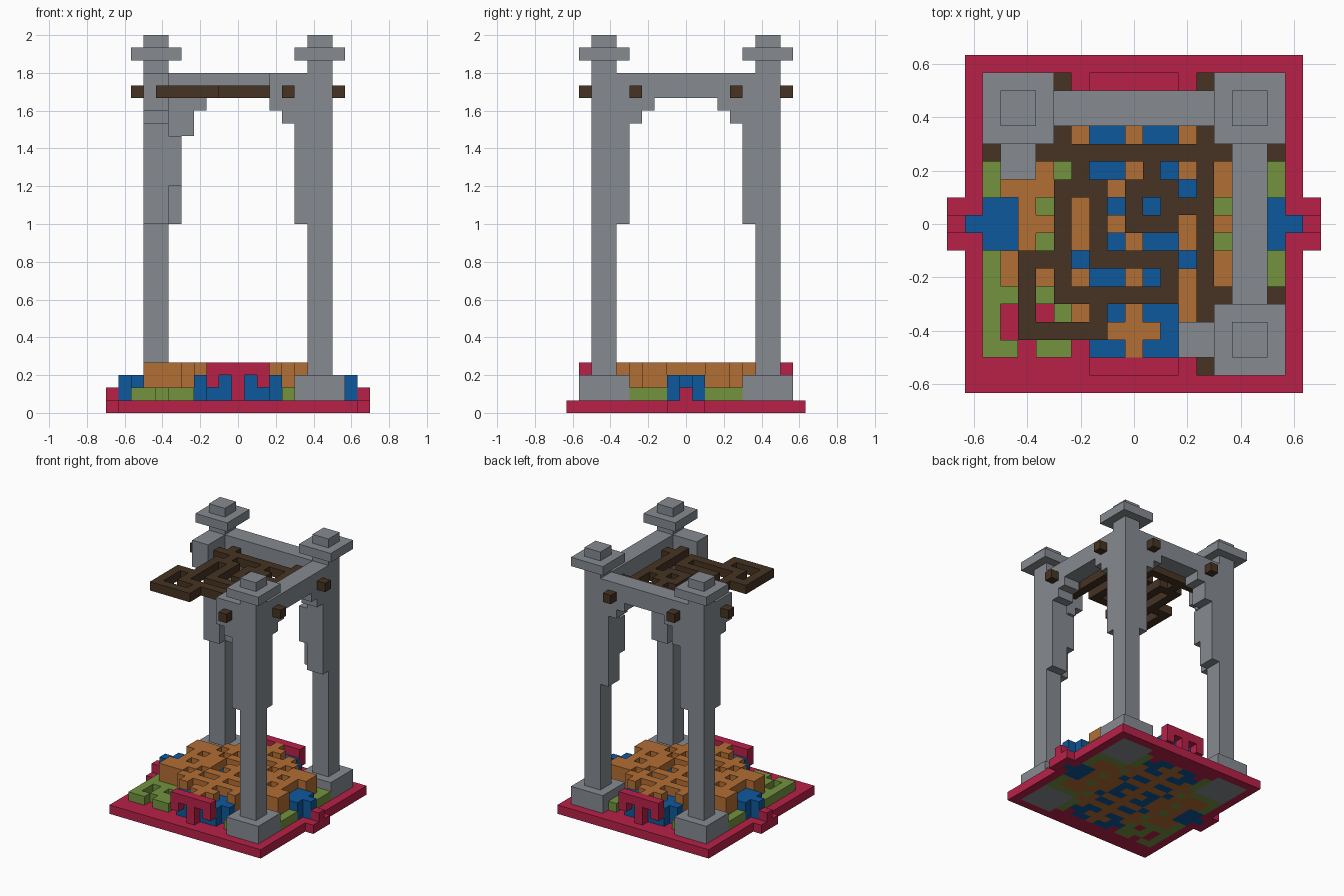
import bpy, bmesh, math
from mathutils import Vector

cube = bpy.data.objects.get("Cube")
if cube:
    bpy.data.objects.remove(cube, do_unlink=True)

U = 2 / 30          # one block of the building grid


def make_material(name, rgb):
    lin = [(c / 255 / 12.92) if c < 11 else ((c / 255 + 0.055) / 1.055) ** 2.4 for c in rgb]
    mat = bpy.data.materials.new(name)
    mat.use_nodes = True
    mat.diffuse_color = (*lin, 1)
    bsdf = mat.node_tree.nodes["Principled BSDF"]
    bsdf.inputs["Base Color"].default_value = (*lin, 1)
    bsdf.inputs["Roughness"].default_value = 0.8
    return mat


MATS = {
    "stone": make_material("stone grey", (134, 139, 145)),
    "wood": make_material("dark wood", (70, 51, 35)),
    "red": make_material("crimson", (184, 33, 72)),
    "blue": make_material("blue", (13, 88, 156)),
    "green": make_material("leaf green", (115, 147, 63)),
    "orange": make_material("orange", (178, 110, 52)),
}

blocks = {}         # grid cell -> part name
part_mat = {}       # part name -> material key


def box(part, mat, xs, ys, zs):
    """Fill the cells of an inclusive range that are still free."""
    part_mat[part] = mat
    for x in range(min(xs), max(xs) + 1):
        for y in range(min(ys), max(ys) + 1):
            for z in range(zs[0], zs[1] + 1):
                blocks.setdefault((x, y, z), part)


# Three pillars with a foot, a cap and an inner corner brace
for name, sx, sy in (("back_right", -1, 1), ("back_left", 1, 1), ("front_left", 1, -1)):
    pillar = name + "_pillar"
    box(pillar, "stone", (6 * sx, 7 * sx), (6 * sy, 7 * sy), (0, 29))
    box(pillar, "stone", (5 * sx, 8 * sx), (5 * sy, 8 * sy), (28, 28))
    box(pillar, "stone", (5 * sx, 8 * sx), (5 * sy, 8 * sy), (0, 2))
    box(pillar, "stone", (5 * sx, 5 * sx), (5 * sy, 5 * sy), (18, 21))
    # Stepped brackets on both inner sides, carrying a beam stub
    for step, bottom in ((5, 15), (4, 23), (3, 24)):
        box(name + "_brackets", "stone", (step * sx, step * sx), (6 * sy, 7 * sy), (bottom, 26))
        box(name + "_brackets", "stone", (6 * sx, 7 * sx), (step * sy, step * sy), (bottom, 26))
box("back_right_brackets", "stone", (-4, -4), (6, 7), (22, 22))

# The two unbroken top beams
box("back_beam", "stone", (-5, 5), (6, 7), (25, 26))
box("left_beam", "stone", (6, 7), (-5, 5), (25, 26))

# Broken wooden roof lattice: x0, x1, y0, y1 of each bar
LATTICE = (
    (-8, 8, 4, 4), (4, 4, -8, 8), (-4, -4, 4, 8), (4, 8, -4, -4),
    (-3, -3, 3, 3), (-4, -2, 2, 2), (-4, -4, -4, 2), (-2, -2, -2, 2),
    (-2, 2, -2, -2), (2, 2, -4, -2), (-4, 2, -4, -4), (-2, -2, -6, -4),
    (-6, -2, -6, -6), (-6, -6, -6, -2), (-6, -4, -2, -2), (1, 1, 3, 3),
    (0, 2, 2, 2), (0, 0, 0, 2), (0, 2, 0, 0), (2, 2, 0, 2), (2, 4, 1, 1),
)
for x0, x1, y0, y1 in LATTICE:
    box("roof_lattice", "wood", (x0, x1), (y0, y1), (25, 25))

# Mosaic floor: one quadrant from the middle outwards, mirrored both ways
QUADRANT = ("OOBOOOOBBB", "OBBOOGOBB", "OOOBOOOOG", "OBBOGOOOG",
            "OOOOOGGGG", "OBBOGRGRG", "OOBBGGGRG", "OBBRGGRGG")
KINDS = {"O": ("orange_maze", "orange", 3), "B": ("blue_blocks", "blue", 2),
         "G": ("green_border", "green", 1), "R": ("base_plate", "red", 0)}
for y, row in enumerate(QUADRANT):
    for x, key in enumerate(row):
        part, mat, top = KINDS[key]
        for sx in (-1, 1):
            for sy in (-1, 1):
                box(part, mat, (x * sx, x * sx), (y * sy, y * sy), (0, top))

# Base plate, side tabs, and front and back railings
box("base_plate", "red", (-9, 9), (-9, 9), (0, 0))
for s in (-1, 1):
    box("side_tabs", "red", (10 * s, 10 * s), (-1, 1), (0, 0))
    box("side_tabs", "red", (10 * s, 10 * s), (0, 0), (1, 1))
    box("railings", "red", (-2, 2), (8 * s, 8 * s), (3, 3))
    box("railings", "red", (0, 0), (8 * s, 8 * s), (1, 2))
    for x in (-2, 2):
        box("railings", "red", (x, x), (8 * s, 8 * s), (2, 2))

# Skin each part: only faces not touching another block are made
SIDES = [Vector(d) for d in ((1, 0, 0), (-1, 0, 0), (0, 1, 0), (0, -1, 0), (0, 0, 1), (0, 0, -1))]
for part, mat in part_mat.items():
    bm = bmesh.new()
    for cell, owner in blocks.items():
        if owner != part:
            continue
        centre = Vector(cell) + Vector((0, 0, 0.5))
        for d in SIDES:
            if tuple(int(c + n) for c, n in zip(cell, d)) in blocks:
                continue
            a = Vector((d.y, d.z, d.x))
            b = d.cross(a)
            mid = centre + d * 0.5
            bm.faces.new([bm.verts.new((mid + a * i * 0.5 + b * j * 0.5) * U)
                          for i, j in ((-1, -1), (1, -1), (1, 1), (-1, 1))])
    bmesh.ops.remove_doubles(bm, verts=bm.verts, dist=U * 0.01)
    bmesh.ops.dissolve_limit(bm, angle_limit=math.radians(1), verts=bm.verts, edges=bm.edges)
    mesh = bpy.data.meshes.new(part)
    bm.to_mesh(mesh)
    bm.free()
    mesh.materials.append(MATS[mat])
    bpy.context.collection.objects.link(bpy.data.objects.new(part, mesh))
